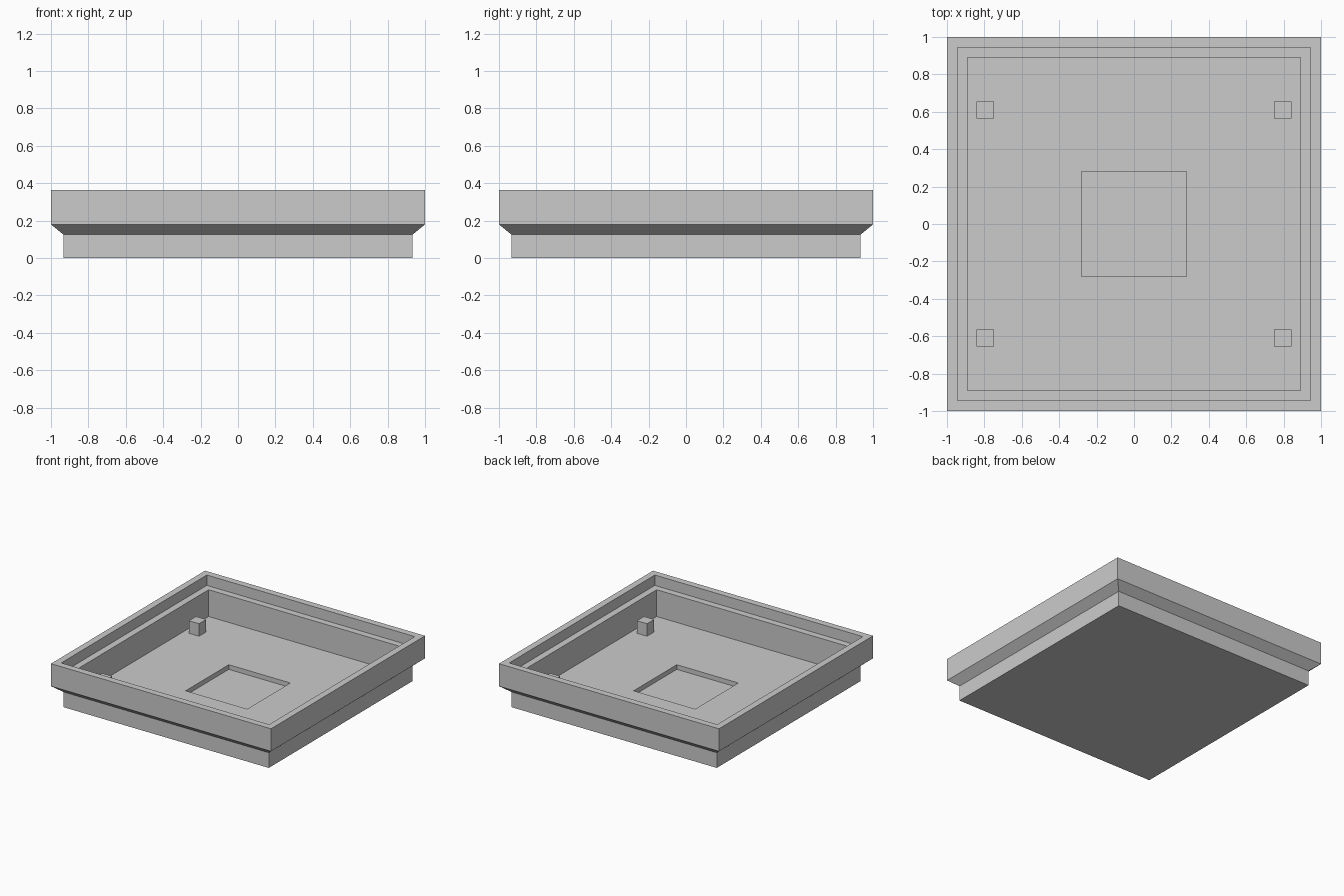
import bpy
import bmesh

cube = bpy.data.objects.get("Cube")
if cube:
    bpy.data.objects.remove(cube, do_unlink=True)

# Single grey material
grey = bpy.data.materials.new("light_grey")
grey.use_nodes = True
colour = (0.6, 0.6, 0.6, 1.0)
grey.diffuse_color = colour
grey.node_tree.nodes["Principled BSDF"].inputs["Base Color"].default_value = colour

CORNERS = [(-1, -1), (1, -1), (1, 1), (-1, 1)]


def stacked_squares(name, profile, location=(0, 0, 0)):
    """Join square rings given as (half width, height), capping both ends."""
    bm = bmesh.new()
    rings = [[bm.verts.new((x * r, y * r, z)) for x, y in CORNERS] for r, z in profile]
    for low, high in zip(rings, rings[1:]):
        for i in range(4):
            j = (i + 1) % 4
            bm.faces.new((low[i], low[j], high[j], high[i]))
    bm.faces.new(rings[0][::-1])
    bm.faces.new(rings[-1])
    bmesh.ops.recalc_face_normals(bm, faces=bm.faces)
    mesh = bpy.data.meshes.new(name)
    bm.to_mesh(mesh)
    bm.free()
    mesh.materials.append(grey)
    obj = bpy.data.objects.new(name, mesh)
    obj.location = location
    bpy.context.collection.objects.link(obj)
    return obj


FLOOR = 0.06

# Tray: base, flared rim, inner ledge, floor and square centre recess
stacked_squares("tray", [
    (0.933, 0.0), (0.933, 0.125),
    (1.0, 0.18), (1.0, 0.365),
    (0.945, 0.365), (0.945, 0.28),
    (0.89, 0.28), (0.89, FLOOR),
    (0.28, FLOOR), (0.28, 0.022),
])

# Four square pegs standing on the floor
for sx, sy in CORNERS:
    side = "left" if sx > 0 else "right"
    end = "front" if sy < 0 else "back"
    stacked_squares(f"{end}_{side}_peg", [(0.046, -0.005), (0.046, 0.103)],
                    (sx * 0.795, sy * 0.61, FLOOR))
